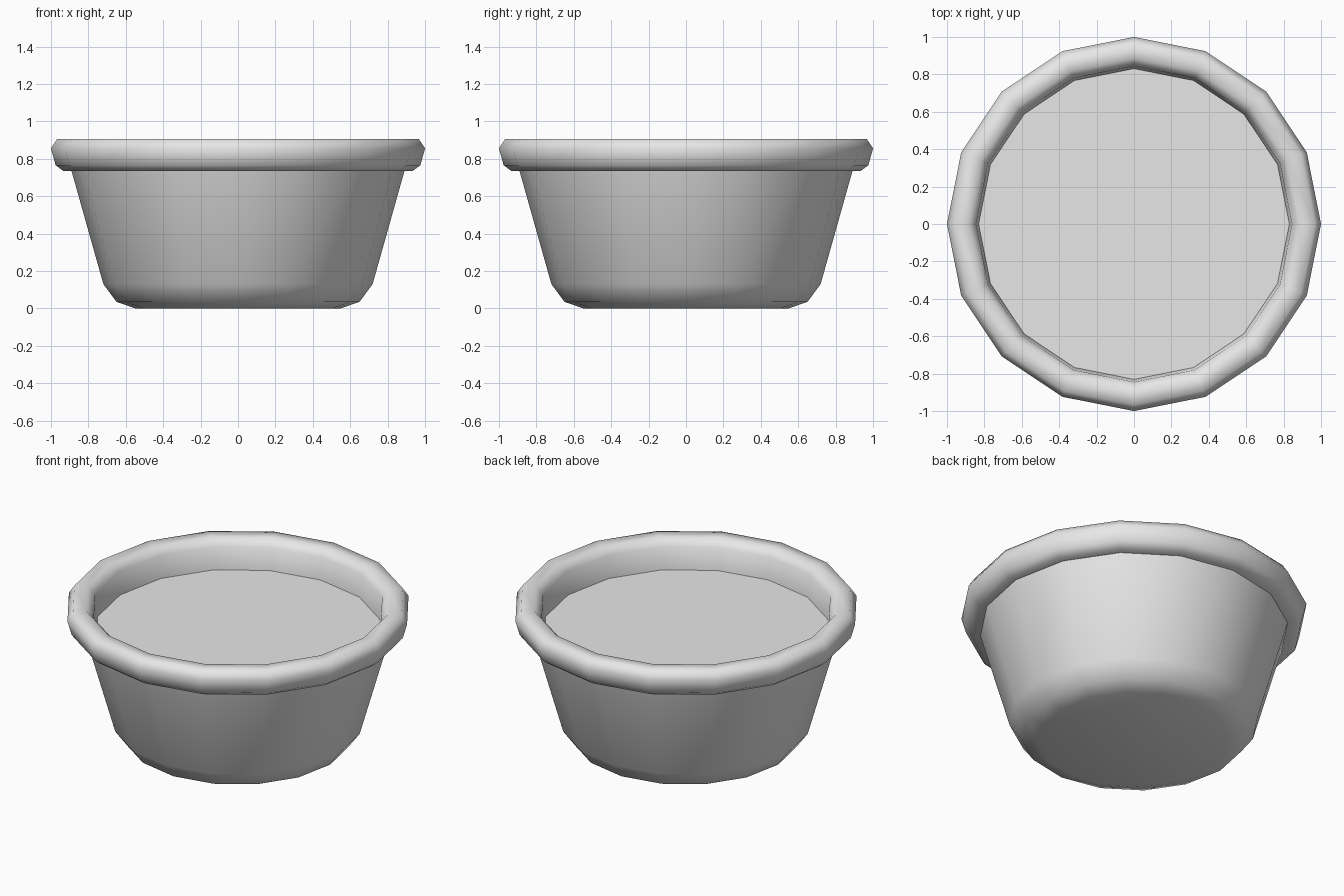
import bpy, bmesh, math

SIDES = 16

cube = bpy.data.objects.get("Cube")
if cube:
    bpy.data.objects.remove(cube, do_unlink=True)


def make_material(name, rgb):
    mat = bpy.data.materials.new(name)
    mat.use_nodes = True
    mat.diffuse_color = (*rgb, 1)
    mat.node_tree.nodes["Principled BSDF"].inputs["Base Color"].default_value = (*rgb, 1)
    return mat


def lathe(name, profile, mat, closed=False, angle=60):
    """Revolve a radius/height profile; radius 0 ends in a flat cap."""
    bm = bmesh.new()
    rings = []
    for r, z in profile:
        rings.append([bm.verts.new((r * math.cos(i * math.tau / SIDES),
                                    r * math.sin(i * math.tau / SIDES), z))
                      for i in range(SIDES)])
    pairs = list(zip(rings, rings[1:]))
    if closed:
        pairs.append((rings[-1], rings[0]))
    for low, high in pairs:
        for i in range(SIDES):
            j = (i + 1) % SIDES
            bm.faces.new((low[i], low[j], high[j], high[i]))
    if not closed:
        bm.faces.new(rings[0][::-1])
    mesh = bpy.data.meshes.new(name)
    bm.to_mesh(mesh)
    bm.free()
    mesh.materials.append(mat)
    obj = bpy.data.objects.new(name, mesh)
    bpy.context.collection.objects.link(obj)
    bpy.ops.object.select_all(action="DESELECT")
    obj.select_set(True)
    bpy.context.view_layer.objects.active = obj
    bpy.ops.object.shade_smooth_by_angle(angle=math.radians(angle))
    return obj


grey = make_material("light grey", (0.8, 0.8, 0.8))

# Tapered bowl with a rounded foot
lathe("bowl", [(0.55, 0), (0.65, 0.035), (0.72, 0.13), (0.893, 0.745)], grey)

# Thick rolled rim with its inner wall
lathe("rim", [(0.83, 0.715), (0.89, 0.735), (0.935, 0.735), (0.975, 0.765), (1.0, 0.855),
              (0.967, 0.905), (0.885, 0.905), (0.845, 0.86)], grey, closed=True)

# Flat surface of the contents
bpy.ops.mesh.primitive_circle_add(vertices=SIDES, radius=0.832, fill_type="NGON",
                                  location=(0, 0, 0.72))
filling = bpy.context.object
filling.name = "filling"
filling.data.materials.append(grey)
